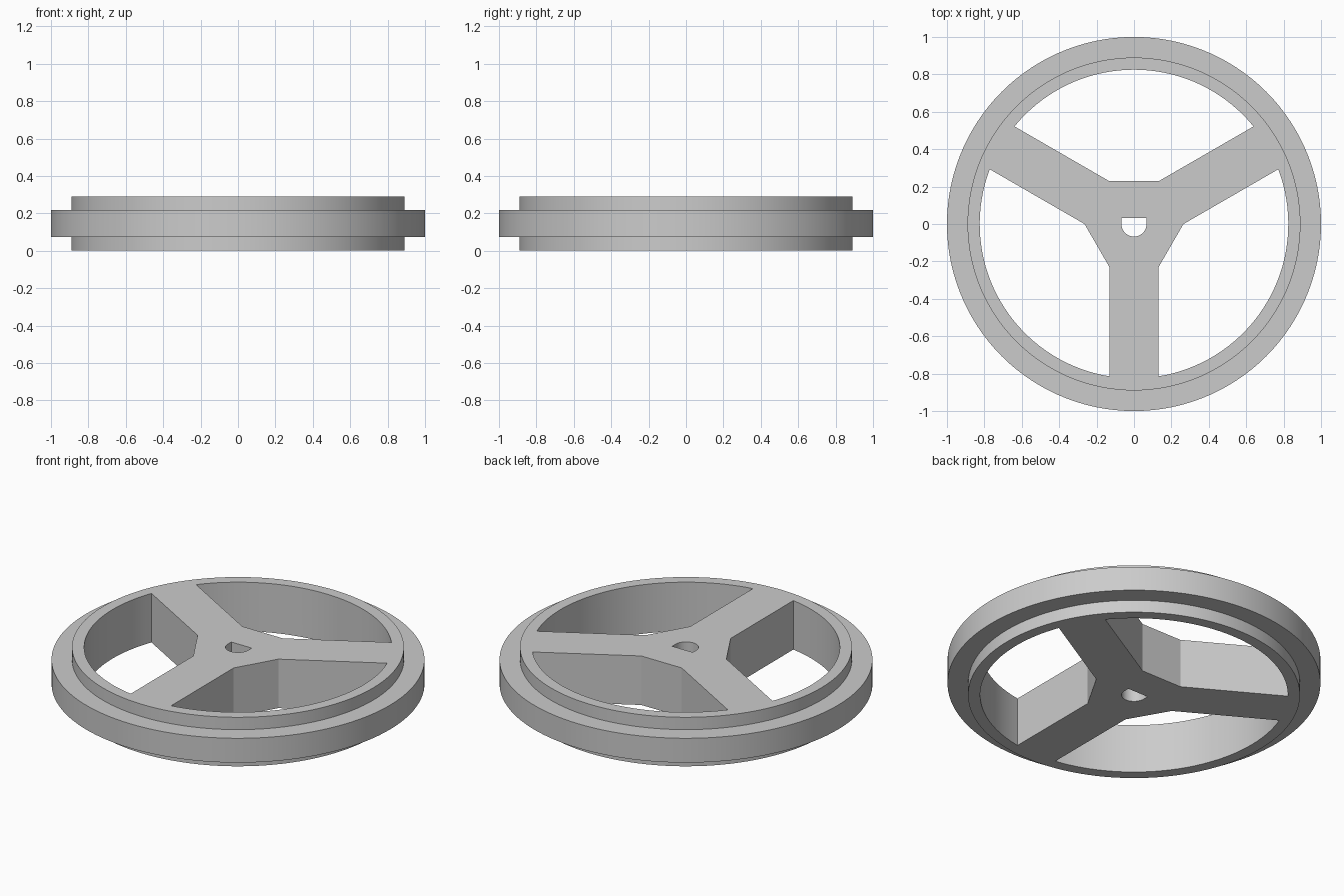
import bpy, bmesh
from math import sin, cos, pi, atan2, sqrt
from mathutils import Matrix, Vector

SEGMENTS = 120
HEIGHT = 0.29
RIM_R, TYRE_R, WINDOW_R = 0.89, 1.0, 0.825
TYRE_LOW, TYRE_HIGH = 0.073, 0.217
SPOKE_HALF, HUB_R = 0.132, 0.229
BORE_R, BORE_FLAT = 0.067, 0.033

cube = bpy.data.objects.get("Cube")
if cube:
    bpy.data.objects.remove(cube, do_unlink=True)

grey = bpy.data.materials.new("light grey")
grey.use_nodes = True
grey.diffuse_color = (0.6, 0.6, 0.6, 1)
grey.node_tree.nodes["Principled BSDF"].inputs["Base Color"].default_value = (0.6, 0.6, 0.6, 1)


def make_object(name, bm):
    bmesh.ops.recalc_face_normals(bm, faces=bm.faces)
    mesh = bpy.data.meshes.new(name)
    bm.to_mesh(mesh)
    bm.free()
    mesh.materials.append(grey)
    obj = bpy.data.objects.new(name, mesh)
    bpy.context.collection.objects.link(obj)
    return obj


def arc(radius, start, end, steps):
    angles = [start + (end - start) * i / steps for i in range(steps + 1)]
    return [Vector((radius * cos(a), radius * sin(a), 0)) for a in angles]


def prism(bm, outline):
    """Extrude a flat outline through the full wheel height and beyond."""
    face = bm.faces.new([bm.verts.new((p.x, p.y, -0.1)) for p in outline])
    top = bmesh.ops.extrude_face_region(bm, geom=[face])["geom"]
    verts = [v for v in top if isinstance(v, bmesh.types.BMVert)]
    bmesh.ops.translate(bm, vec=(0, 0, HEIGHT + 0.2), verts=verts)


# Stepped disc: rim with a wider band around its middle
bm = bmesh.new()
profile = [(RIM_R, 0), (RIM_R, TYRE_LOW), (TYRE_R, TYRE_LOW),
           (TYRE_R, TYRE_HIGH), (RIM_R, TYRE_HIGH), (RIM_R, HEIGHT)]
rings = []
for radius, z in profile:
    circle = arc(radius, 0, 2 * pi, SEGMENTS)[:-1]
    rings.append([bm.verts.new((p.x, p.y, z)) for p in circle])
for low, high in zip(rings, rings[1:]):
    for i in range(SEGMENTS):
        j = (i + 1) % SEGMENTS
        bm.faces.new((low[i], low[j], high[j], high[i]))
bm.faces.new(rings[0])
bm.faces.new(rings[-1])
wheel = make_object("wheel", bm)

# Window outline: hub edge, two spoke sides and an arc under the rim
corner = Vector((SPOKE_HALF, HUB_R, 0))
along = Vector((cos(pi / 6), sin(pi / 6), 0))
dot = corner.dot(along)
reach = -dot + sqrt(dot * dot - corner.length_squared + WINDOW_R ** 2)
tip = corner + along * reach
tip_angle = atan2(tip.y, tip.x)
window = arc(WINDOW_R, tip_angle, pi - tip_angle, 36)
window += [Vector((-corner.x, corner.y, 0)), corner]

# Cutter for three windows and the D-shaped bore
bm = bmesh.new()
for k in range(3):
    turn = Matrix.Rotation(k * 2 * pi / 3, 3, "Z")
    prism(bm, [turn @ p for p in window])
bore = arc(BORE_R, pi, 2 * pi, 24)
bore += [Vector((BORE_R, BORE_FLAT, 0)), Vector((-BORE_R, BORE_FLAT, 0))]
prism(bm, bore)
cutter = make_object("window_cutter", bm)
cutter.hide_render = True

# Cut the openings, then remove the helper
cut = wheel.modifiers.new("openings", "BOOLEAN")
cut.operation = "DIFFERENCE"
cut.solver = "EXACT"
cut.object = cutter
bpy.ops.object.select_all(action="DESELECT")
wheel.select_set(True)
bpy.context.view_layer.objects.active = wheel
bpy.ops.object.modifier_apply(modifier=cut.name)
bpy.data.objects.remove(cutter, do_unlink=True)
bpy.ops.object.shade_smooth_by_angle(angle=pi / 9)
